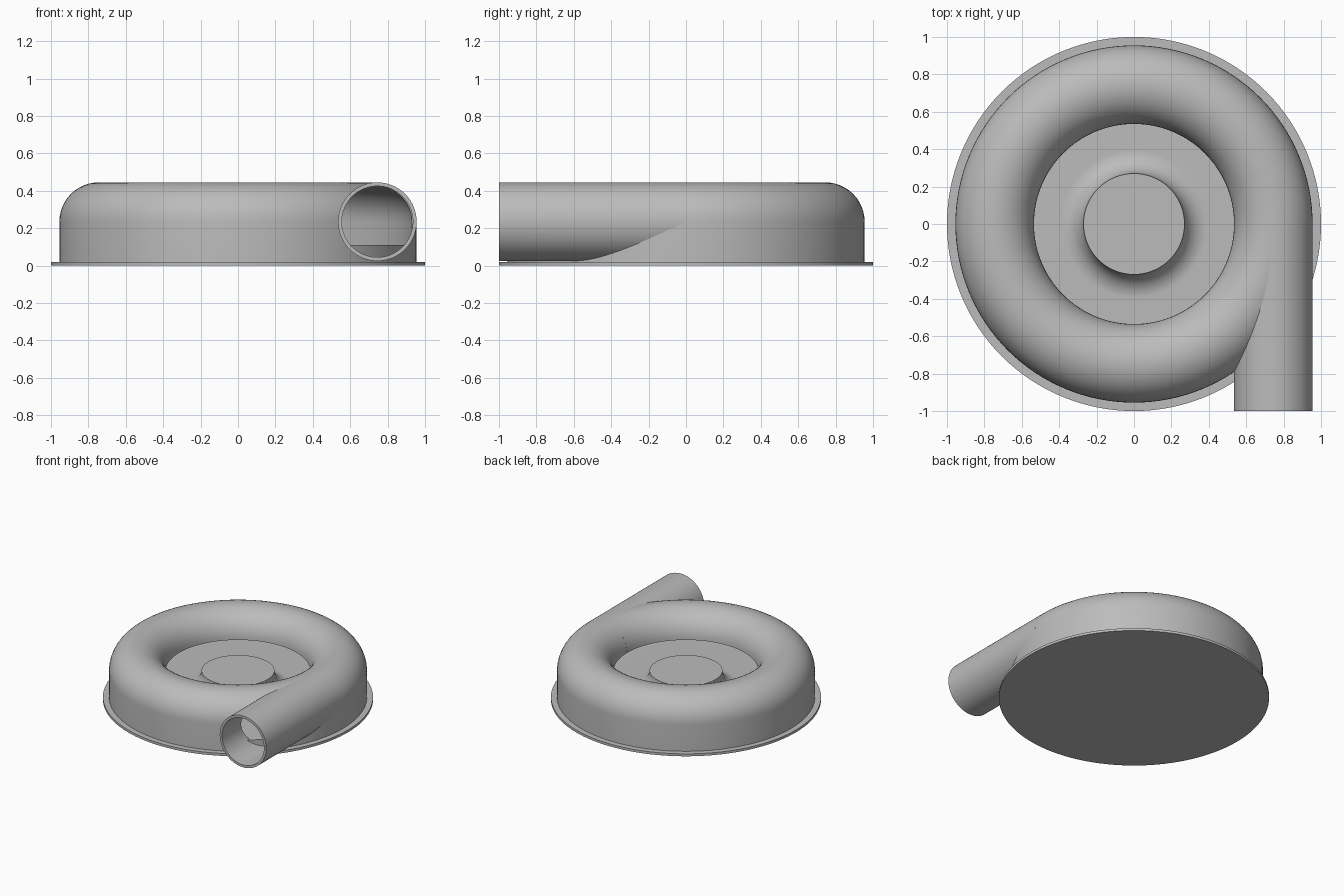
import bpy, bmesh
from math import sin, cos, pi, radians
from mathutils import Matrix, Vector

cube = bpy.data.objects.get("Cube")
if cube:
    bpy.data.objects.remove(cube, do_unlink=True)

RING, TUBE, MID = 0.745, 0.21, 0.235     # duct ring radius, duct radius, duct axis height
WALL, BASE, FLOOR = 0.02, 0.02, 0.11
HUB, FLARE = 0.27, 0.125

grey = bpy.data.materials.new("plain grey")
grey.use_nodes = True
colour = (0.5, 0.5, 0.5, 1)
grey.diffuse_color = colour
grey.node_tree.nodes["Principled BSDF"].inputs["Base Color"].default_value = colour


def add_object(name, bm):
    bmesh.ops.recalc_face_normals(bm, faces=bm.faces)
    mesh = bpy.data.meshes.new(name)
    bm.to_mesh(mesh)
    bm.free()
    obj = bpy.data.objects.new(name, mesh)
    bpy.context.collection.objects.link(obj)
    mesh.materials.append(grey)
    return obj


def arc(cx, cz, rx, rz, start, end, steps=24):
    angles = [radians(start + (end - start) * i / steps) for i in range(steps + 1)]
    return [(cx + rx * cos(a), cz + rz * sin(a)) for a in angles]


def revolve(name, profile, steps=128):
    bm = bmesh.new()
    verts = [bm.verts.new((r, 0, z)) for r, z in profile]
    edges = [bm.edges.new(pair) for pair in zip(verts, verts[1:])]
    bmesh.ops.spin(bm, geom=verts + edges, cent=(0, 0, 0), axis=(0, 0, 1),
                   angle=2 * pi, steps=steps, use_duplicate=False)
    bmesh.ops.remove_doubles(bm, verts=bm.verts, dist=1e-5)
    return add_object(name, bm)


def cylinder(name, radius, y0, y1):
    bm = bmesh.new()
    bmesh.ops.create_cone(bm, cap_ends=True, segments=96, radius1=radius,
                          radius2=radius, depth=y1 - y0)
    bm.transform(Matrix.Translation((RING, (y0 + y1) / 2, MID)) @ Matrix.Rotation(pi / 2, 4, "X"))
    return add_object(name, bm)


def cut(obj, cutter):
    mod = obj.modifiers.new("cut", "BOOLEAN")
    mod.operation, mod.solver, mod.object = "DIFFERENCE", "EXACT", cutter
    bpy.context.view_layer.objects.active = obj
    bpy.ops.object.modifier_apply(modifier=mod.name)


# Housing: flange, rounded duct shell, raised floor and flared hub
inner = TUBE - WALL
housing = revolve("housing", [(0, 0), (1, 0), (1, BASE), (RING + TUBE, BASE)]
                  + arc(RING, MID, TUBE, TUBE, 0, 180)
                  + arc(RING, MID, inner, inner, 180, 0)
                  + [(RING + inner, FLOOR)]
                  + arc(HUB + FLARE, MID, FLARE, MID - FLOOR, 270, 180)
                  + [(0, MID)])

# Outlet pipe, trimmed where it enters the housing
pipe = cylinder("outlet_pipe", TUBE, -1, 0)
bore = cylinder("bore_cutter", inner, -1.1, 0.1)
core_r = TUBE - WALL / 2
core = revolve("core_cutter", [(0, -0.1), (RING + core_r, -0.1)]
               + arc(RING, MID, core_r, core_r, 0, 180) + [(0, MID)])
cut(pipe, bore)
cut(pipe, core)

# Opening from the pipe into the duct, above the floor
bm = bmesh.new()
bm.from_mesh(bore.data)
cut_geom = bmesh.ops.bisect_plane(bm, geom=bm.verts[:] + bm.edges[:] + bm.faces[:],
                                  plane_co=(0, 0, FLOOR), plane_no=(0, 0, 1), clear_inner=True)
bmesh.ops.contextual_create(bm, geom=[e for e in cut_geom["geom_cut"]
                                      if isinstance(e, bmesh.types.BMEdge)])
opening = add_object("opening_cutter", bm)
cut(housing, opening)

for helper in (bore, core, opening):
    bpy.data.objects.remove(helper, do_unlink=True)

# Smooth curved walls, crisp rims
bpy.ops.object.select_all(action="DESELECT")
for obj in (housing, pipe):
    obj.select_set(True)
bpy.context.view_layer.objects.active = housing
bpy.ops.object.shade_smooth_by_angle(angle=radians(30))
